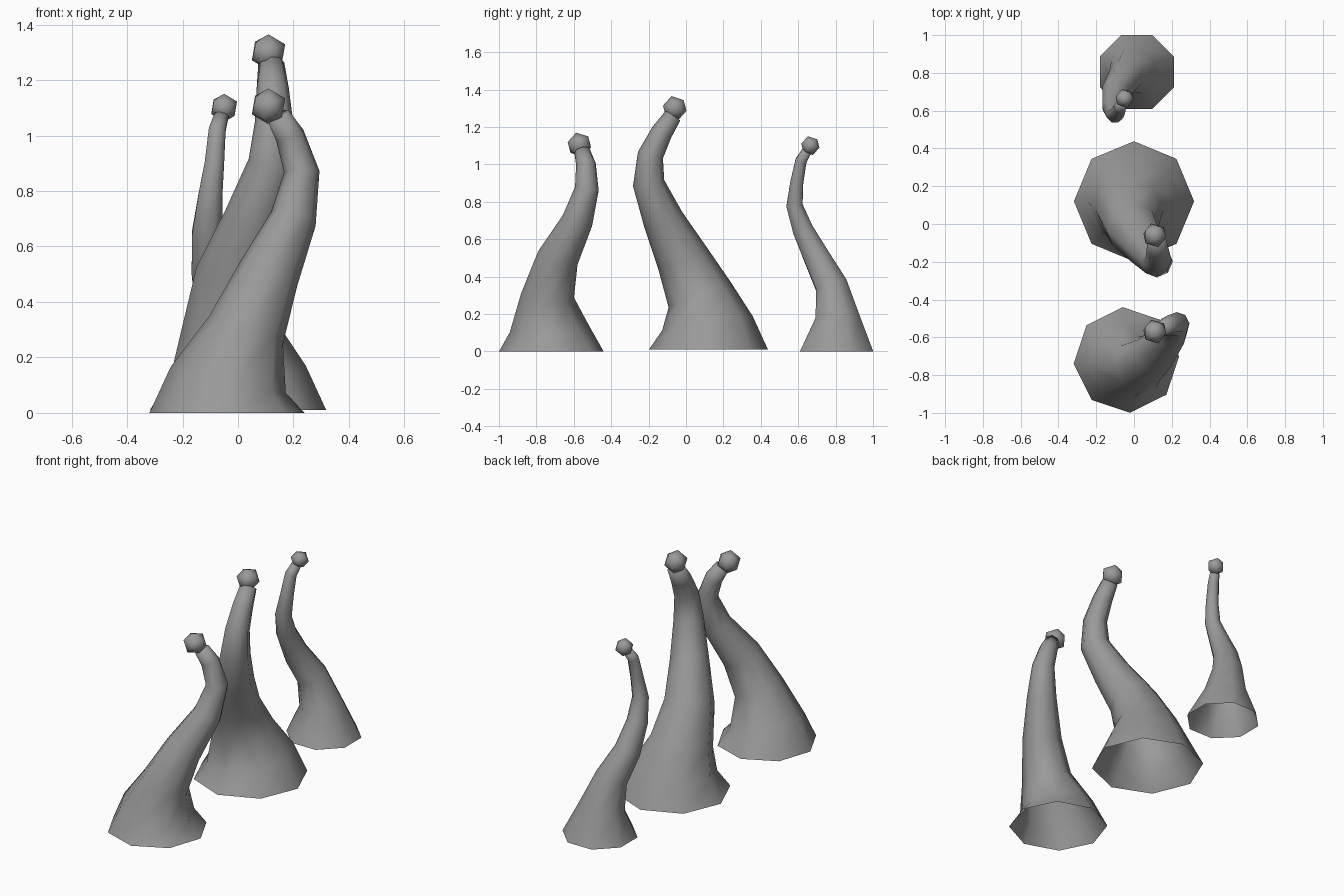
import bpy, bmesh, math
from mathutils import Vector, Matrix

if "Cube" in bpy.data.objects:
    bpy.data.objects.remove(bpy.data.objects["Cube"])

SIDES = 8
grey = bpy.data.materials.new("dark_grey")
grey.diffuse_color = (.32, .32, .32, 1)
grey.use_nodes = True
grey.node_tree.nodes["Principled BSDF"].inputs["Base Color"].default_value = grey.diffuse_color


def stalk(name, phase, path):
    """Open-bottomed eight-sided tube swept along (x, y, z, radius) points."""
    bm = bmesh.new()
    pts = [Vector(p[:3]) for p in path]
    rings = []
    for i, p in enumerate(path):
        tangent = pts[min(i + 1, len(pts) - 1)] - pts[max(i - 1, 0)]
        if i == 0:
            tangent = Vector((0, 0, 1))
        rot = Vector((0, 0, 1)).rotation_difference(tangent)
        ring = []
        for k in range(SIDES):
            a = math.radians(phase) + 2 * math.pi * k / SIDES
            ring.append(bm.verts.new(pts[i] + rot @ Vector((p[3] * math.cos(a), p[3] * math.sin(a), 0))))
        rings.append(ring)
    for lo, hi in zip(rings, rings[1:]):
        for k in range(SIDES):
            n = (k + 1) % SIDES
            bm.faces.new((lo[k], lo[n], hi[n], hi[k]))
    bm.faces.new(rings[-1])
    finish(bm, name)


def ball(name, centre, radius, tilt):
    """Small faceted ball on the tip."""
    bm = bmesh.new()
    m = Matrix.Translation(centre) @ Matrix.Rotation(math.radians(tilt), 4, 'X')
    bmesh.ops.create_icosphere(bm, subdivisions=1, radius=radius, matrix=m)
    finish(bm, name)


def finish(bm, name):
    for f in bm.faces:
        f.smooth = True
    me = bpy.data.meshes.new(name)
    bm.to_mesh(me)
    bm.free()
    me.materials.append(grey)
    bpy.context.collection.objects.link(bpy.data.objects.new(name, me))


# front stalk
stalk("front_stalk", 4, [
    (-.04, -.72, 0, .28), (-.035, -.73, .12, .213), (.03, -.74, .3, .142),
    (.11, -.685, .5, .112), (.2, -.58, .7, .084), (.23, -.53, .87, .064),
    (.187, -.535, 1.0, .053), (.145, -.555, 1.07, .043)])
ball("front_ball", (.11, -.57, 1.105), .067, 15)

# middle stalk
stalk("middle_stalk", 0, [
    (0, .12, .01, .318), (0, .115, .15, .245), (-.025, .075, .3, .18),
    (-.01, -.02, .5, .142), (.06, -.12, .7, .11), (.122, -.2, .9, .085),
    (.13, -.19, 1.05, .069), (.125, -.13, 1.17, .058), (.12, -.07, 1.26, .047)])
ball("middle_ball", (.11, -.06, 1.3), .067, 15)

# back stalk
stalk("back_stalk", 22.5, [
    (.015, .805, 0, .212), (-.005, .81, .18, .127), (-.045, .778, .35, .092),
    (-.098, .7, .5, .075), (-.11, .625, .65, .06), (-.1, .58, .78, .047),
    (-.085, .592, .9, .038), (-.075, .615, 1.02, .033), (-.06, .645, 1.07, .028)])
ball("back_ball", (-.05, .665, 1.1), .052, 15)
